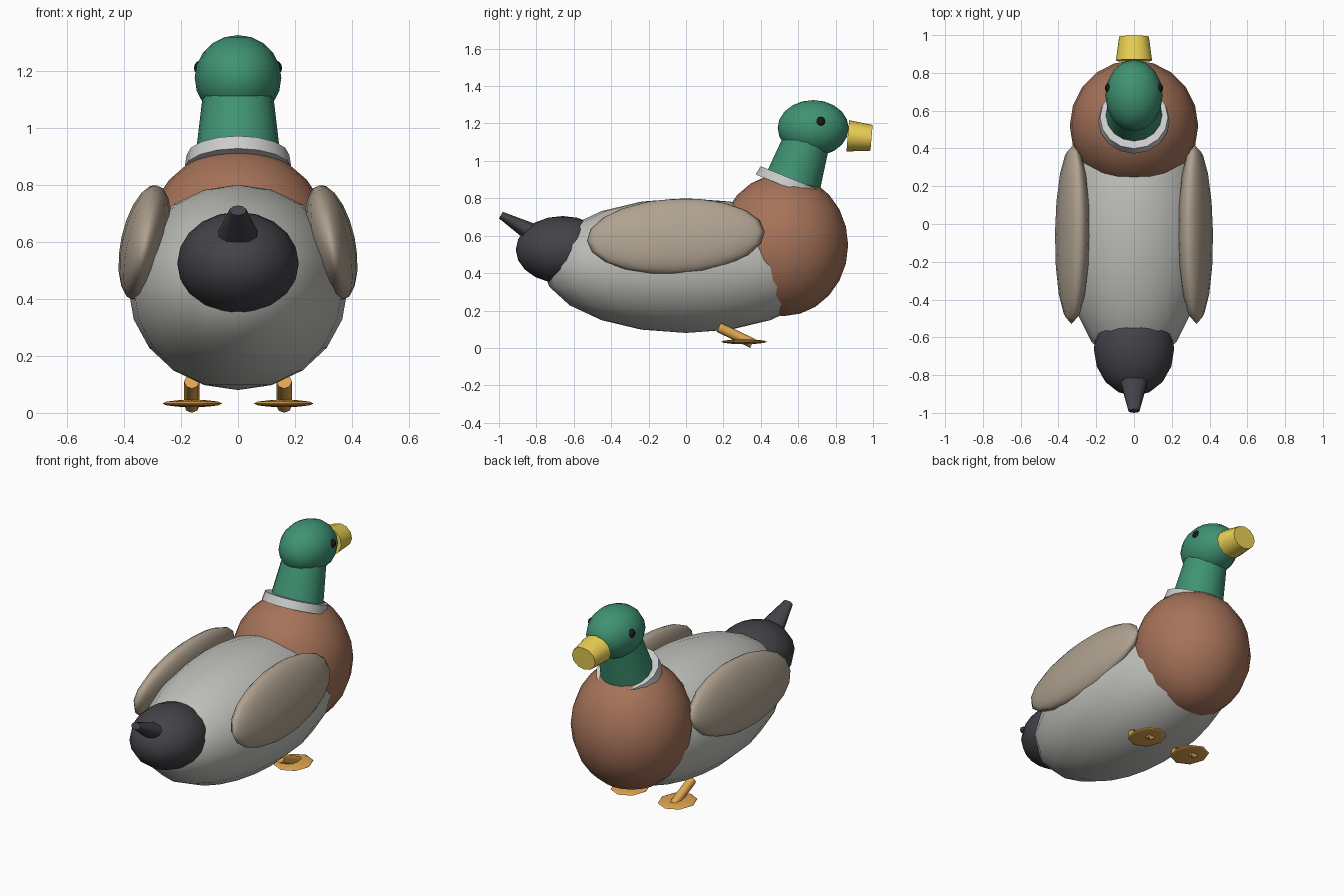
import bpy
from math import radians
from mathutils import Vector

if "Cube" in bpy.data.objects:
    bpy.data.objects.remove(bpy.data.objects["Cube"])


def material(name, rgb):
    m = bpy.data.materials.new(name)
    m.diffuse_color = (*rgb, 1)
    m.use_nodes = True
    m.node_tree.nodes["Principled BSDF"].inputs["Base Color"].default_value = m.diffuse_color
    return m


GREEN = material("green", (0.05, 0.29, 0.17))
BROWN = material("brown", (0.38, 0.17, 0.10))
GREY = material("pale_grey", (0.52, 0.52, 0.49))
TAN = material("tan", (0.43, 0.36, 0.28))
DARK = material("charcoal", (0.055, 0.055, 0.065))
YELLOW = material("yellow", (0.83, 0.64, 0.09))
ORANGE = material("orange", (0.75, 0.38, 0.08))
WHITE = material("white", (0.8, 0.8, 0.8))
BLACK = material("black", (0.01, 0.01, 0.01))


def finish(name, mat, angle):
    ob = bpy.context.object
    ob.name = name
    ob.data.materials.append(mat)
    bpy.ops.object.shade_smooth_by_angle(angle=radians(angle))
    return ob


def ellipsoid(name, loc, radii, mat, segs=16, rings=10, rot=(0, 0, 0)):
    bpy.ops.mesh.primitive_uv_sphere_add(segments=segs, ring_count=rings, radius=1,
                                         location=loc, rotation=[radians(a) for a in rot])
    bpy.context.object.scale = radii
    return finish(name, mat, 75)


def taper(name, start, end, r1, r2, mat, segs=16, widen=1.0):
    """Tapered cylinder between two points, optionally widened sideways."""
    a, b = Vector(start), Vector(end)
    bpy.ops.mesh.primitive_cone_add(vertices=segs, radius1=r1, radius2=r2,
                                    depth=(b - a).length, location=(a + b) / 2)
    ob = bpy.context.object
    ob.rotation_euler = (b - a).to_track_quat('Z', 'Y').to_euler()
    ob.scale = (widen, 1, 1)
    return finish(name, mat, 50)


# Body, breast and rump
ellipsoid("body", (0, 0, 0.44), (0.385, 0.77, 0.36), GREY, 20, 10)
ellipsoid("breast", (0, 0.52, 0.55), (0.34, 0.347, 0.38), BROWN, 20, 12)
ellipsoid("rump", (0, -0.66, 0.525), (0.213, 0.25, 0.18), DARK, 16, 10)

# Tail
taper("tail", (0, -0.78, 0.59), (0, -0.99, 0.71), 0.06, 0.02, DARK, 10, 1.5)

# Neck, collar and head
taper("collar", (0, 0.547, 0.857), (0, 0.566, 0.904), 0.188, 0.18, WHITE, 16)
taper("neck", (0, 0.56, 0.85), (0, 0.65, 1.12), 0.155, 0.123, GREEN, 16)
ellipsoid("head", (0, 0.68, 1.175), (0.152, 0.19, 0.15), GREEN, 16, 10)

# Bill
taper("bill", (0, 0.865, 1.134), (0, 0.992, 1.123), 0.084, 0.069, YELLOW, 12, 1.14)

# Paired parts
for side, label in ((-1, "left"), (1, "right")):
    ellipsoid(label + "_eye", (side * 0.13, 0.72, 1.21), (0.026,) * 3, BLACK, 10, 6)
    ellipsoid(label + "_wing", (side * 0.326, -0.055, 0.597), (0.085, 0.475, 0.205),
              TAN, 16, 10, (3, -12 * side, 0))
    taper(label + "_leg", (side * 0.162, 0.175, 0.11), (side * 0.162, 0.355, 0.025),
          0.027, 0.027, ORANGE, 8)
    ellipsoid(label + "_foot", (side * 0.16, 0.31, 0.033), (0.105, 0.122, 0.013), ORANGE, 8, 6)
